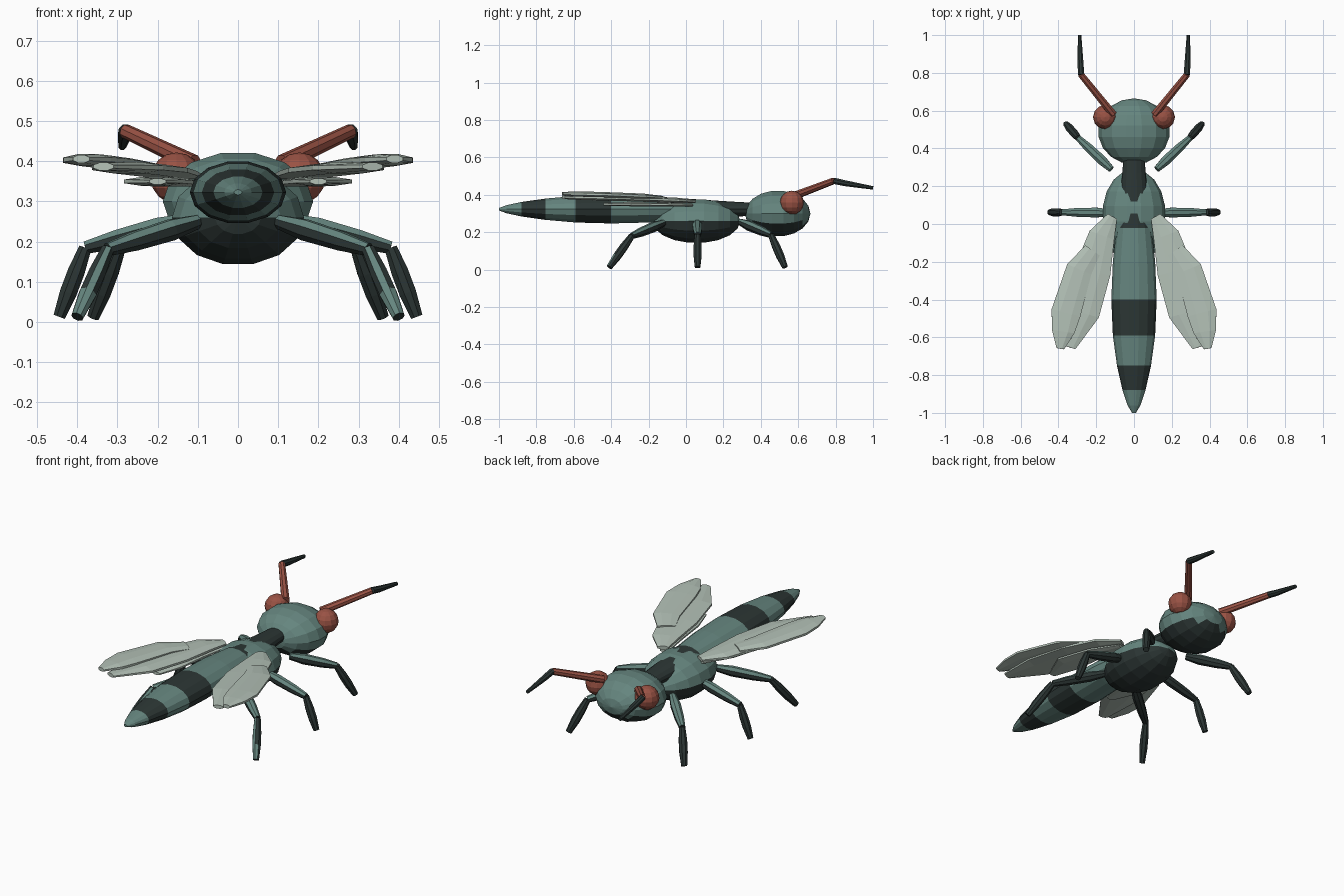
import bpy, bmesh, math
from mathutils import Vector

cube = bpy.data.objects.get("Cube")
if cube:
    bpy.data.objects.remove(cube)


def material(name, rgb):
    m = bpy.data.materials.new(name)
    m.use_nodes = True
    m.diffuse_color = (*rgb, 1)
    m.node_tree.nodes["Principled BSDF"].inputs["Base Color"].default_value = (*rgb, 1)
    return m


GREEN = material("sage green", (0.13, 0.235, 0.21))
DARK = material("dark slate", (0.025, 0.037, 0.035))
RED = material("rust red", (0.32, 0.085, 0.058))
WING = material("pale wing", (0.45, 0.53, 0.47))


def finish(name, bm, mats, rule=None):
    """Turn a bmesh into an object; rule(centre, normal) picks the slot."""
    bmesh.ops.recalc_face_normals(bm, faces=bm.faces)
    if rule:
        for f in bm.faces:
            f.material_index = int(rule(f.calc_center_median(), f.normal))
    me = bpy.data.meshes.new(name)
    bm.to_mesh(me)
    bm.free()
    for m in mats:
        me.materials.append(m)
    ob = bpy.data.objects.new(name, me)
    bpy.context.collection.objects.link(ob)
    return ob


def loft(name, stations, sides, mats, rule=None, up=(0, 0, 1)):
    """Elliptic tube through stations of (centre, side radius, up radius)."""
    bm = bmesh.new()
    pts = [Vector(s[0]) for s in stations]
    rings = []
    for i, (c, ru, rv) in enumerate(stations):
        t = (pts[min(i + 1, len(pts) - 1)] - pts[max(i - 1, 0)]).normalized()
        u = t.cross(Vector(up)).normalized()
        v = u.cross(t)
        ring = []
        for k in range(sides):
            a = math.tau * (k + 0.5) / sides + math.pi / 2
            ring.append(bm.verts.new(pts[i] + u * ru * math.cos(a) + v * rv * math.sin(a)))
        rings.append(ring)
    for a, b in zip(rings, rings[1:]):
        for k in range(sides):
            j = (k + 1) % sides
            bm.faces.new((a[k], a[j], b[j], b[k]))
    bm.faces.new(rings[0])
    bm.faces.new(rings[-1])
    return finish(name, bm, mats, rule)


def ellipsoid(name, centre, radii, mats, rule=None, rings=9, sides=14):
    """Faceted ellipsoid with its poles along y."""
    stations = []
    for i in range(rings + 1):
        a = math.pi * i / rings
        r = max(math.sin(a), 0.01)
        y = centre[1] - radii[1] * math.cos(a)
        stations.append(((centre[0], y, centre[2]), radii[0] * r, radii[2] * r))
    return loft(name, stations, sides, mats, rule)


# Head and thorax: green above, dark below
ellipsoid("head", (0, 0.49, 0.30), (0.19, 0.175, 0.126), (GREEN, DARK),
          lambda c, n: c.z < 0.30 and n.z < -0.55)
ellipsoid("thorax", (0, 0.055, 0.26), (0.167, 0.235, 0.121), (GREEN, DARK),
          lambda c, n: c.z < 0.26)

# Banded abdomen running forward through the thorax into the neck
profile = [(-1, 0.01), (-0.96, 0.034), (-0.88, 0.061), (-0.75, 0.09),
           (-0.59, 0.112), (-0.4, 0.12), (-0.2, 0.112), (-0.02, 0.092),
           (0.14, 0.075), (0.27, 0.062), (0.36, 0.055)]
loft("abdomen", [((0, y, 0.323), r, r * 0.65) for y, r in profile], 14, (GREEN, DARK),
     lambda c, n: -0.88 < c.y < -0.75 or -0.59 < c.y < -0.4 or c.y > -0.02)

# Leg joints: hip, knee, foot
LEGS = {
    "front": ((0.12, 0.29, 0.255), (0.295, 0.455, 0.185), (0.36, 0.53, 0.013)),
    "middle": ((0.12, 0.06, 0.255), (0.38, 0.062, 0.185), (0.445, 0.062, 0.013)),
    "rear": ((0.10, -0.12, 0.25), (0.325, -0.29, 0.18), (0.40, -0.41, 0.013)),
}

# Wing lobes: centre and half width at each station, then half thickness
LOBES = {
    "upper": ([((0.22, -0.14, 0.385), 0.05), ((0.29, -0.24, 0.393), 0.075),
               ((0.36, -0.47, 0.402), 0.085), ((0.375, -0.57, 0.404), 0.065),
               ((0.39, -0.66, 0.406), 0.022)], 0.015),
    "main": ([((0.115, 0.04, 0.365), 0.03), ((0.17, -0.06, 0.371), 0.075),
              ((0.22, -0.25, 0.378), 0.105), ((0.275, -0.47, 0.384), 0.1),
              ((0.335, -0.655, 0.387), 0.028)], 0.015),
    "lower": ([((0.115, 0.03, 0.345), 0.025), ((0.17, -0.12, 0.348), 0.06),
               ((0.21, -0.3, 0.35), 0.08), ((0.2, -0.44, 0.35), 0.022)], 0.012),
}

for side, s in (("left", 1), ("right", -1)):
    def P(p):
        return Vector((s * p[0], p[1], p[2]))

    # Eye
    bm = bmesh.new()
    bmesh.ops.create_uvsphere(bm, u_segments=12, v_segments=8, radius=0.064)
    bmesh.ops.translate(bm, verts=bm.verts, vec=P((0.153, 0.566, 0.358)))
    finish(side + "_eye", bm, [RED])

    # Antenna: red stalk and dark tapered tip
    elbow = P((0.28, 0.79, 0.475))
    loft(side + "_antenna_stalk", [(P((0.11, 0.58, 0.395)), 0.022, 0.022),
                                   (elbow, 0.018, 0.018)], 8, [RED])
    loft(side + "_antenna_tip", [(elbow, 0.018, 0.018), (P((0.283, 0.85, 0.462)), 0.017, 0.017),
                                 (P((0.288, 1.0, 0.437)), 0.01, 0.01)], 8, [DARK])

    # Legs: thigh green on top, shin mostly dark
    for pos, joints in LEGS.items():
        hip, knee, foot = map(P, joints)
        loft(f"{side}_{pos}_thigh",
             [(hip, 0.018, 0.018), (hip.lerp(knee, 0.3), 0.028, 0.028),
              (hip.lerp(knee, 0.7), 0.025, 0.025), (knee, 0.017, 0.017)],
             8, (GREEN, DARK), lambda c, n: n.z < 0.2)
        loft(f"{side}_{pos}_shin",
             [(knee, 0.017, 0.017), (knee.lerp(foot, 0.35), 0.023, 0.023),
              (knee.lerp(foot, 0.65), 0.023, 0.023), (foot, 0.016, 0.016)],
             8, (GREEN, DARK),
             lambda c, n, rear=pos == "rear": not (rear and n.y < -0.6 and n.z > -0.5),
             up=(0, 1, 0))

    # Wing made of three overlapping flat lobes
    for lobe, (path, thick) in LOBES.items():
        last = len(path) - 1
        loft(f"{side}_{lobe}_wing",
             [(P(c), w, thick * (0.7 if i in (0, last) else 1)) for i, (c, w) in enumerate(path)],
             8, [WING])
